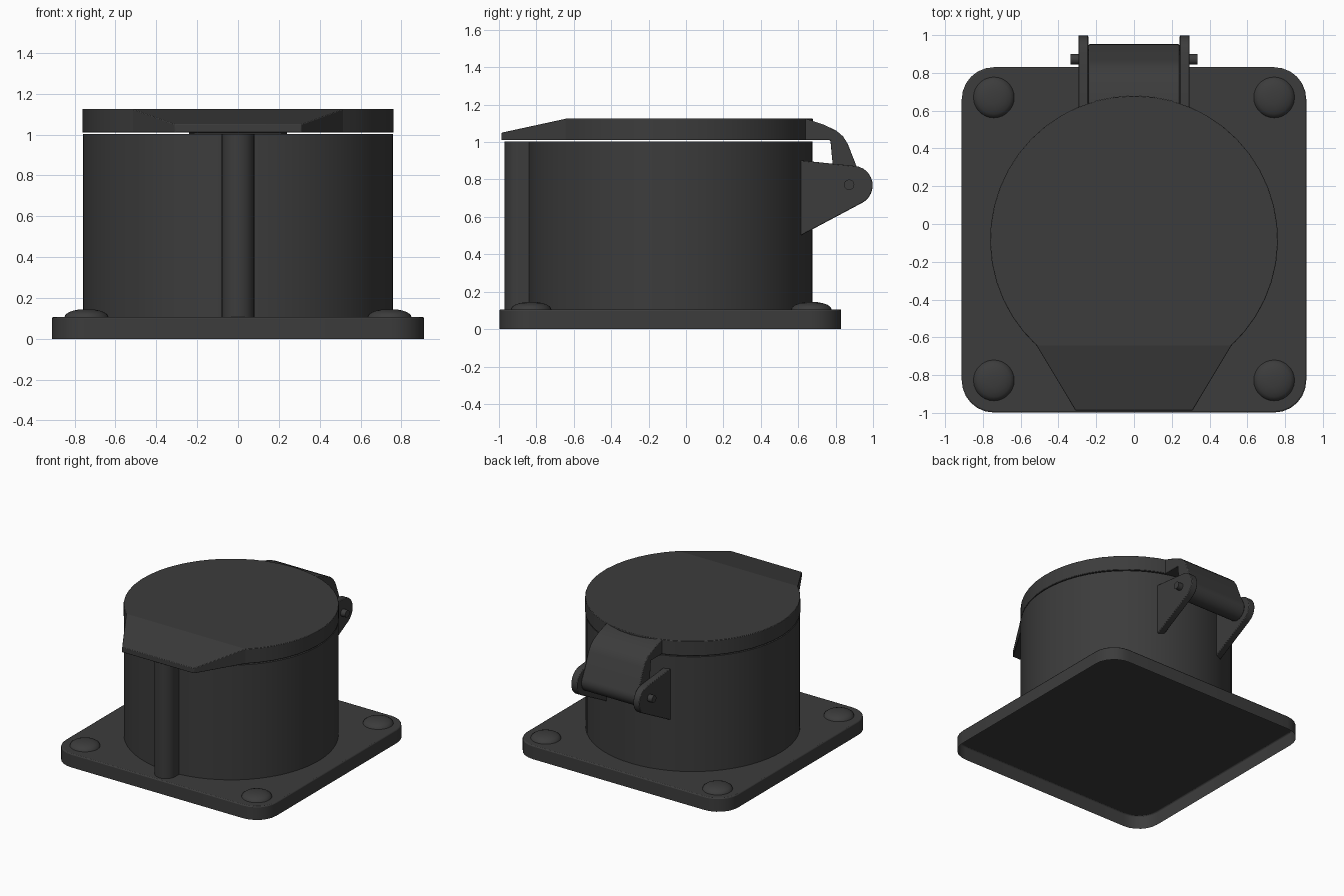
import bpy, bmesh, math
from mathutils import Vector

if "Cube" in bpy.data.objects:
    bpy.data.objects.remove(bpy.data.objects["Cube"])

CY = -0.085          # y of the round body's axis
mat = bpy.data.materials.new("dark_plastic")
mat.diffuse_color = (0.045, 0.045, 0.045, 1)
mat.use_nodes = True
mat.node_tree.nodes["Principled BSDF"].inputs["Base Color"].default_value = mat.diffuse_color


def finish(name, bm, bevel=0.0, angle=35):
    bmesh.ops.recalc_face_normals(bm, faces=bm.faces)
    me = bpy.data.meshes.new(name)
    bm.to_mesh(me)
    bm.free()
    ob = bpy.data.objects.new(name, me)
    bpy.context.collection.objects.link(ob)
    me.materials.append(mat)
    bpy.ops.object.select_all(action='DESELECT')
    ob.select_set(True)
    bpy.context.view_layer.objects.active = ob
    if bevel:
        b = ob.modifiers.new("edge_round", 'BEVEL')
        b.width, b.segments, b.limit_method = bevel, 2, 'ANGLE'
        b.angle_limit = math.radians(40)
    bpy.ops.object.shade_smooth_by_angle(angle=math.radians(angle))
    return ob


def prism(points, axis, lo, hi):
    """Extrude a closed outline: (x, y) along 'z' or (y, z) along 'x'."""
    bm = bmesh.new()
    at = (lambda p: (p[0], p[1], lo)) if axis == 'z' else (lambda p: (lo, p[0], p[1]))
    f = bm.faces.new([bm.verts.new(at(p)) for p in points])
    new = bmesh.ops.extrude_face_region(bm, geom=[f])['geom']
    d = Vector((0, 0, hi - lo)) if axis == 'z' else Vector((hi - lo, 0, 0))
    bmesh.ops.translate(bm, vec=d, verts=[v for v in new if isinstance(v, bmesh.types.BMVert)])
    return bm


def arc(cx, cy, r, a0, a1, n):
    return [(cx + r * math.cos(math.radians(a0 + (a1 - a0) * i / n)),
             cy + r * math.sin(math.radians(a0 + (a1 - a0) * i / n))) for i in range(n + 1)]


def drop_bottom(bm, z):
    bmesh.ops.delete(bm, geom=[f for f in bm.faces if all(abs(v.co.z - z) < 1e-5 for v in f.verts)],
                     context='FACES')


# Base plate: rounded square, open underneath
R = 0.17
outline = (arc(0.912 - R, 0.83 - R, R, 0, 90, 6) + arc(R - 0.912, 0.83 - R, R, 90, 180, 6)
           + arc(R - 0.912, R - 0.998, R, 180, 270, 6) + arc(0.912 - R, R - 0.998, R, 270, 360, 6))
plate = prism(outline, 'z', 0, 0.106)
drop_bottom(plate, 0)
finish("base_plate", plate, 0.008)

# Round body
body = prism(arc(0, CY, 0.76, 0, 360, 64)[:-1], 'z', 0.106, 1.002)
drop_bottom(body, 0.106)
finish("body", body)

# Half-round rib down the front
rib = prism([(0.08, -0.82)] + arc(0, -0.89, 0.08, 0, -180, 14) + [(-0.08, -0.82)], 'z', 0.106, 1.002)
drop_bottom(rib, 0.106)
finish("front_rib", rib)

# Domed screw caps in the corners
cap_r, cap_h = 0.108, 0.04
for i, (x, y) in enumerate([(sx * 0.742, y) for sx in (-1, 1) for y in (0.67, -0.828)]):
    bm = bmesh.new()
    rows = []
    for k in range(5):
        t = math.radians(k * 18)
        rows.append([bm.verts.new((x + cap_r * math.cos(t) * math.cos(a * math.tau / 28),
                                   y + cap_r * math.cos(t) * math.sin(a * math.tau / 28),
                                   0.106 + cap_h * math.sin(t))) for a in range(28)])
    for r0, r1 in zip(rows, rows[1:]):
        for a in range(28):
            b = (a + 1) % 28
            bm.faces.new((r0[a], r0[b], r1[b], r1[a]))
    bm.faces.new(rows[-1])
    finish(f"screw_cap_{i + 1}", bm)

# Lid: disc with a tapering, sloped front lip
lid = prism(arc(0, -0.083, 0.762, -47.5, 227.5, 36) + [(-0.31, -0.987), (0.31, -0.987)], 'z', 1.01, 1.125)
bmesh.ops.bisect_plane(lid, geom=lid.verts[:] + lid.edges[:] + lid.faces[:],
                       plane_co=(0, -0.642, 0), plane_no=(0, 1, 0))
for v in lid.verts:
    if v.co.z > 1.1 and v.co.y < -0.642:
        v.co.z -= (-0.642 - v.co.y) / 0.345 * 0.075
finish("lid", lid, 0.008, 12)

# Hinge arm curling down from the lid to a barrel
PY, PZ = 0.872, 0.772
arm = ([(0.60, 1.124), (0.645, 1.124), (0.74, 1.092), (0.805, 1.06), (0.84, 1.03), (0.865, 0.99), (0.912, 0.87)]
       + arc(PY, PZ, 0.08, 25, -190, 16) + [(0.785, 0.87), (0.772, 1.01), (0.60, 1.01)])
finish("hinge_arm", prism(arm, 'x', -0.24, 0.24), 0.006)

# Hinge brackets on the body, and the pin through them
ear = [(0.60, 0.50), (0.613, 0.50)] + arc(0.893, 0.768, 0.105, -62, 84, 12) + [(0.613, 0.902), (0.60, 0.902)]
for side, name in ((-1, "left"), (1, "right")):
    finish(f"hinge_bracket_{name}", prism(ear, 'x', side * 0.242, side * 0.295), 0.005)
finish("hinge_pin", prism(arc(PY, PZ, 0.028, 0, 360, 16)[:-1], 'x', -0.335, 0.335))
